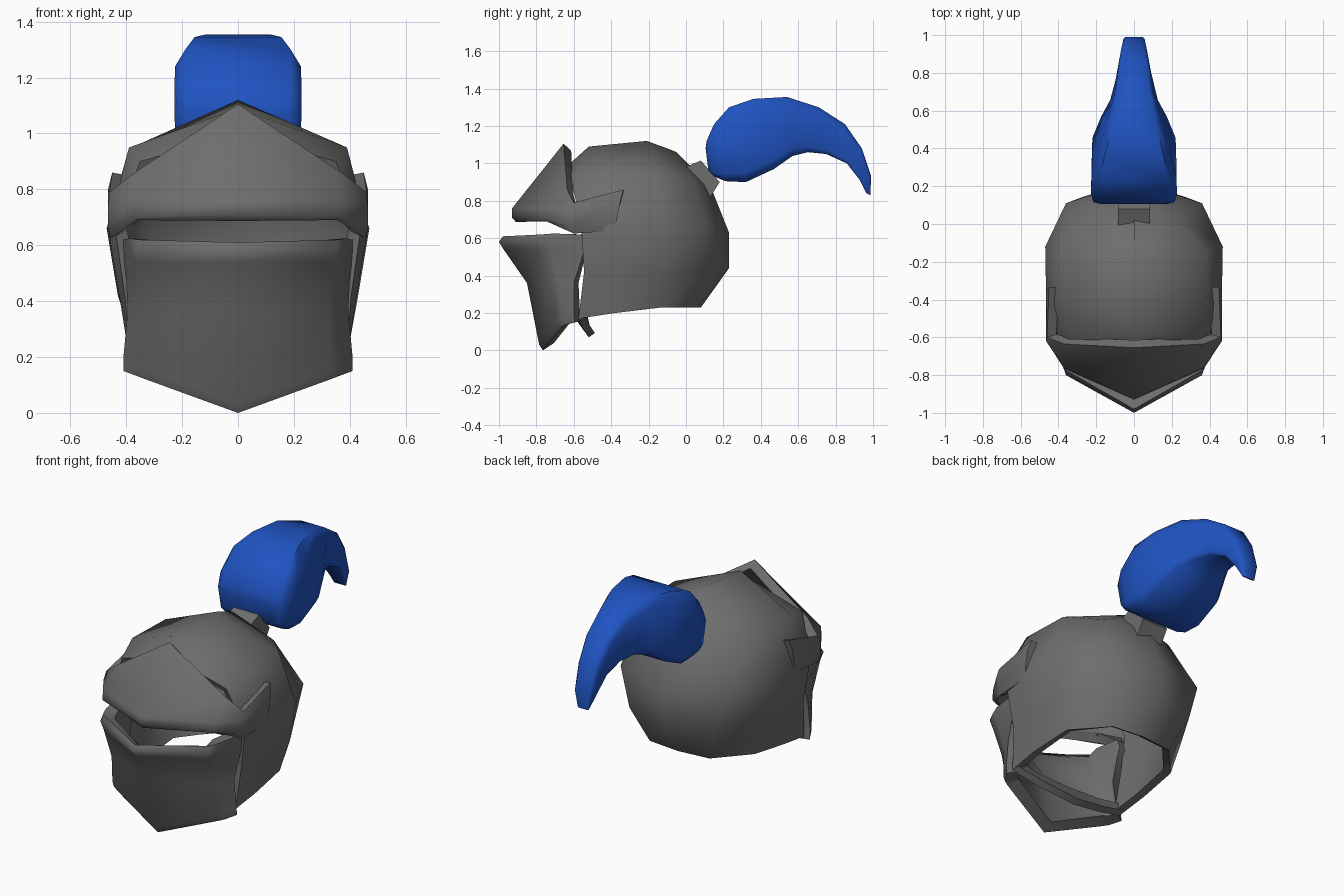
import bpy, bmesh

if "Cube" in bpy.data.objects:
    bpy.data.objects.remove(bpy.data.objects["Cube"])

def material(name, rgb):
    m = bpy.data.materials.new(name)
    m.diffuse_color = (*rgb, 1)
    m.use_nodes = True
    m.node_tree.nodes["Principled BSDF"].inputs["Base Color"].default_value = m.diffuse_color
    return m

STEEL = material("grey_steel", (0.155, 0.155, 0.155))
BLUE = material("blue_feather", (0.014, 0.088, 0.54))

def finish(name, bm, mat, thick=0, angle=1.0):
    me = bpy.data.meshes.new(name)
    bm.to_mesh(me)
    bm.free()
    ob = bpy.data.objects.new(name, me)
    bpy.context.collection.objects.link(ob)
    me.materials.append(mat)
    bpy.ops.object.select_all(action='DESELECT')
    ob.select_set(True)
    bpy.context.view_layer.objects.active = ob
    if thick:
        s = ob.modifiers.new("thickness", 'SOLIDIFY')
        s.thickness, s.offset = thick, -1
        bpy.ops.object.modifier_apply(modifier=s.name)
    bpy.ops.object.shade_smooth_by_angle(angle=angle)
    return ob

def sheet(name, cols, thick):
    """Plate from half columns (first on the centre line), mirrored in x."""
    full = [[(-x, y, z) for x, y, z in c] for c in cols[:0:-1]] + cols
    bm = bmesh.new()
    grid = [[bm.verts.new(p) for p in c] for c in full]
    for a, b in zip(grid, grid[1:]):
        for j in range(len(a) - 1):
            bm.faces.new((a[j], b[j], b[j + 1], a[j + 1]))
    bmesh.ops.remove_doubles(bm, verts=bm.verts[:], dist=1e-4)
    return finish(name, bm, STEEL, thick)

# Skull shell: columns from back centre to face opening, each top to bottom
sheet("helmet_shell", [
    [(0, -.05, 1.06), (0, .13, .88), (0, .23, .63), (0, .23, .44), (0, .08, .23)],
    [(0, -.10, 1.08), (.21, .04, .91), (.36, .11, .66), (.28, .14, .44), (.20, .06, .23)],
    [(0, -.21, 1.12), (.38, -.15, .95), (.47, -.12, .66), (.43, -.12, .42), (.37, -.13, .23)],
    [(0, -.52, 1.09), (.39, -.45, .95), (.465, -.40, .66), (.425, -.38, .42), (.39, -.38, .20)],
    [(0, -.62, 1.00), (.35, -.61, .90), (.44, -.56, .66), (.405, -.545, .42), (.385, -.575, .17)],
], 0.045)

# Chin bar closing the front of the neck opening
sheet("chin_bar", [
    [(0, -.52, .07), (0, -.60, .18)],
    [(.22, -.55, .115), (.22, -.60, .19)],
    [(.385, -.575, .165), (.385, -.57, .20)],
], 0.04)

# Brow visor with side arms, columns bottom to top
sheet("brow_visor", [
    [(0, -.91, .687), (0, -.93, .71), (0, -.93, .76), (0, -.655, 1.105)],
    [(.355, -.745, .69), (.37, -.765, .70), (.37, -.76, .76), (.37, -.635, .86)],
    [(.455, -.60, .625), (.465, -.62, .66), (.465, -.62, .74), (.46, -.60, .79)],
    [(.455, -.38, .64), (.465, -.37, .70), (.465, -.35, .80), (.45, -.335, .86)],
], 0.055)

# Lower visor with a flared lip
sheet("jaw_visor", [
    [(0, -.765, .0), (0, -.785, .03), (0, -.85, .36), (0, -.975, .54), (0, -1.0, .58), (0, -.98, .61)],
    [(.33, -.67, .12), (.33, -.69, .15), (.33, -.735, .36), (.345, -.79, .54), (.36, -.80, .59), (.36, -.775, .62)],
    [(.37, -.655, .135), (.37, -.67, .17), (.36, -.68, .36), (.37, -.72, .54), (.385, -.73, .59), (.385, -.71, .625)],
    [(.41, -.595, .15), (.41, -.60, .20), (.395, -.60, .36), (.40, -.56, .48), (.41, -.54, .56), (.41, -.56, .62)],
], 0.07)

# Plume socket: side profile extruded across x
profile = [(-.03, .97), (.08, 1.015), (.18, .90), (.13, .82), (.0, .85)]
bm = bmesh.new()
left = [bm.verts.new((-.085, y, z)) for y, z in profile]
right = [bm.verts.new((.085, y, z)) for y, z in profile]
bm.faces.new(left)
bm.faces.new(right[::-1])
for i in range(len(profile)):
    k = (i + 1) % len(profile)
    bm.faces.new((left[i], right[i], right[k], left[k]))
bmesh.ops.recalc_face_normals(bm, faces=bm.faces[:])
finish("plume_socket", bm, STEEL, angle=0.5)

# Plume: sections given as top y, z, bottom y, z, top half width, bottom half width
sections = [
    (.105, 1.08, .12, .96, .18, .18), (.11, 1.12, .15, .93, .215, .215),
    (.15, 1.21, .21, .905, .228, .225),
    (.23, 1.30, .32, .90, .225, .225), (.36, 1.345, .47, .97, .185, .225),
    (.54, 1.355, .57, 1.04, .135, .18), (.71, 1.30, .65, 1.06, .095, .13),
    (.85, 1.21, .75, 1.05, .08, .10), (.94, 1.08, .86, 1.0, .065, .08),
    (.99, .93, .93, .91, .055, .06), (.985, .83, .965, .84, .035, .035),
]
# Rounded section outline: width factor, height factor from bottom to top
outline = [(.85, 0), (1, .12), (1, .85), (.84, 1), (-.84, 1), (-1, .85), (-1, .12), (-.85, 0)]
bm = bmesh.new()
rings = []
for ty, tz, by, bz, tw, bw in sections:
    rings.append([bm.verts.new((u * (bw + (tw - bw) * v),
                                by + (ty - by) * v,
                                bz + (tz - bz) * v)) for u, v in outline])
for a, b in zip(rings, rings[1:]):
    for i in range(8):
        k = (i + 1) % 8
        bm.faces.new((a[i], a[k], b[k], b[i]))
bm.faces.new(rings[0][::-1])
bm.faces.new(rings[-1])
bmesh.ops.recalc_face_normals(bm, faces=bm.faces[:])
finish("plume", bm, BLUE)
